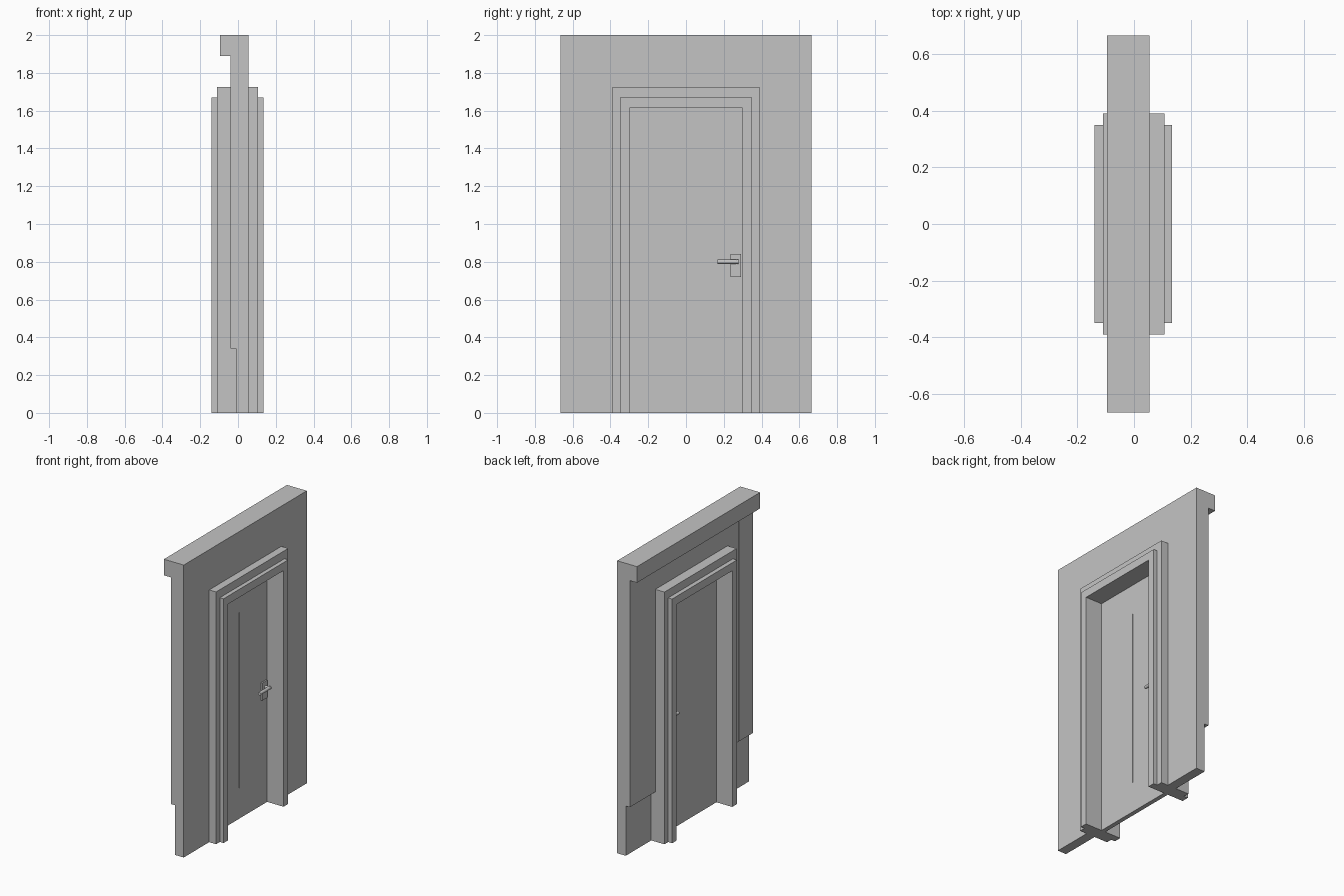
import bpy
import bmesh
from mathutils import Matrix

cube = bpy.data.objects.get("Cube")
if cube:
    bpy.data.objects.remove(cube, do_unlink=True)

# Single flat colour
grey = bpy.data.materials.new("plain_grey")
grey.use_nodes = True
COLOUR = (0.55, 0.55, 0.55, 1)
grey.diffuse_color = COLOUR
grey.node_tree.nodes["Principled BSDF"].inputs["Base Color"].default_value = COLOUR


def finish(name, bm):
    bmesh.ops.recalc_face_normals(bm, faces=bm.faces)
    mesh = bpy.data.meshes.new(name)
    bm.to_mesh(mesh)
    bm.free()
    mesh.materials.append(grey)
    obj = bpy.data.objects.new(name, mesh)
    bpy.context.collection.objects.link(obj)
    return obj


def slab(name, outline, x0, x1):
    """Extrude a (y, z) outline from x0 to x1."""
    bm = bmesh.new()
    face = bm.faces.new([bm.verts.new((x0, y, z)) for y, z in outline])
    new = bmesh.ops.extrude_face_region(bm, geom=[face])["geom"]
    verts = [v for v in new if isinstance(v, bmesh.types.BMVert)]
    bmesh.ops.translate(bm, verts=verts, vec=(x1 - x0, 0, 0))
    return finish(name, bm)


def box(name, x0, x1, y0, y1, z0, z1):
    return slab(name, [(y0, z0), (y1, z0), (y1, z1), (y0, z1)], x0, x1)


def portal(name, half_in, top_in, half_out, top_out, x0, x1):
    """Upside-down U surrounding the doorway."""
    half = [(half_out, 0), (half_out, top_out)], [(half_in, top_in), (half_in, 0)]
    left = [(-y, z) for y, z in reversed(half[0])]
    inner = [(-y, z) for y, z in reversed(half[1])]
    return slab(name, half[0] + left + inner + half[1], x0, x1)


WIDTH = 0.665
# Wall with doorway and the beam along its top
portal("wall", 0.34, 1.66, WIDTH, 1.89, -0.01, 0.055)
box("top_beam", -0.095, 0.055, -WIDTH, WIDTH, 1.89, 2.0)

# Stepped door frame
portal("outer_frame", 0.34, 1.66, 0.39, 1.725, -0.11, 0.107)
portal("inner_frame", 0.30, 1.615, 0.35, 1.67, -0.14, 0.135)

# Vertical siding boards, notched around the frame
JAMB, LOW, HIGH, GAP = 0.36, 0.34, 1.70, 0.0015
seams = [-WIDTH, -0.51, -0.245, 0.02, 0.29, 0.56, WIDTH]
for i, (a, b) in enumerate(zip(seams, seams[1:])):
    a, b = a + GAP * (i > 0), b - GAP * (i < len(seams) - 2)
    stops = [a] + [s for s in (-JAMB, JAMB) if a < s < b] + [b]
    outline = [(b, 1.89), (a, 1.89)]
    for s, t in zip(stops, stops[1:]):
        z = HIGH if abs(s + t) / 2 < JAMB else LOW
        outline += [(s, z), (t, z)]
    slab(f"siding_board_{i + 1}", outline, -0.041, -0.01)

# Door leaf with its central seam
box("door", -0.02, 0.01, -0.30, 0.30, 0, 1.615)
box("door_seam", 0.01, 0.012, -0.001, 0.001, 0.21, 1.41)


def rod(name, radius, length, axis, centre):
    bm = bmesh.new()
    turn = Matrix.Rotation(1.5708, 4, "Y" if axis == "x" else "X")
    bmesh.ops.create_cone(bm, cap_ends=True, segments=20, radius1=radius,
                          radius2=radius, depth=length,
                          matrix=Matrix.Translation(centre) @ turn)
    obj = finish(name, bm)
    bpy.context.view_layer.objects.active = obj
    obj.select_set(True)
    bpy.ops.object.shade_smooth_by_angle()
    obj.select_set(False)


# Handle on each face of the door
for side, face, sign in (("right", -0.02, -1), ("left", 0.01, 1)):
    plate = sorted((face, face + sign * 0.01))
    box(f"{side}_handle_plate", *plate, 0.235, 0.29, 0.72, 0.84)
    rod(f"{side}_handle_neck", 0.011, 0.04, "x", (face + sign * 0.02, 0.268, 0.80))
    rod(f"{side}_handle_lever", 0.011, 0.113, "y", (face + sign * 0.036, 0.222, 0.80))
